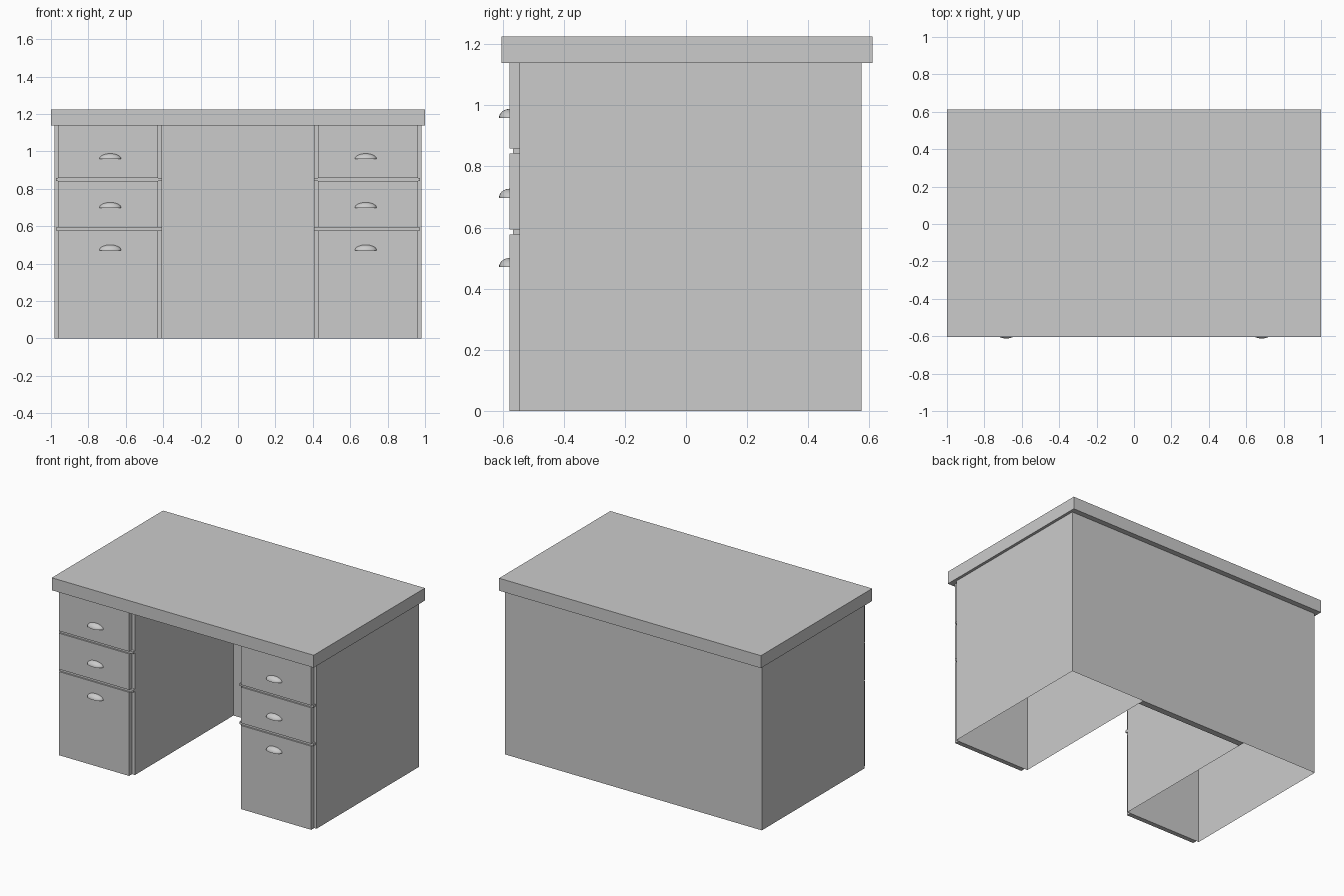
import bpy, bmesh
from mathutils import Matrix, Vector

if "Cube" in bpy.data.objects:
    bpy.data.objects.remove(bpy.data.objects["Cube"])

TOP_Z = 1.139                    # underside of the desktop
STILE_Y, FRONT_Y = -0.545, -0.577
X_IN, X_OUT = 0.406, 0.981       # pedestal inner / outer sides
D_IN, D_OUT = 0.428, 0.963       # drawer front inner / outer sides


def finish(name, bm, mirror=False):
    me = bpy.data.meshes.new(name)
    bm.to_mesh(me)
    bm.free()
    ob = bpy.data.objects.new(name, me)
    bpy.context.collection.objects.link(ob)
    if mirror:
        ob.modifiers.new("mirror", 'MIRROR').use_axis[0] = True
    return ob


def box(name, lo, hi, mirror=False):
    lo, hi = Vector(lo), Vector(hi)
    bm = bmesh.new()
    m = Matrix.Translation((lo + hi) / 2) @ Matrix.Diagonal((*(hi - lo), 1))
    bmesh.ops.create_cube(bm, size=1, matrix=m)
    return finish(name, bm, mirror)


def wall(name, path):
    """Thin sheet wall: a floor path raised to the desktop, mirrored in x."""
    bm = bmesh.new()
    vs = [bm.verts.new((x, y, 0)) for x, y in path]
    edges = [bm.edges.new(p) for p in zip(vs, vs[1:])]
    new = bmesh.ops.extrude_edge_only(bm, edges=edges)["geom"]
    bmesh.ops.translate(bm, vec=(0, 0, TOP_Z),
                        verts=[g for g in new if isinstance(g, bmesh.types.BMVert)])
    return finish(name, bm, mirror=True)


def cup_pull(name, z):
    """Quarter ellipsoid shell, open underneath and at the back."""
    bm = bmesh.new()
    bmesh.ops.create_uvsphere(bm, u_segments=24, v_segments=16, radius=1)
    out = [v for v in bm.verts if v.co.z < -1e-4 or v.co.y > 1e-4]
    bmesh.ops.delete(bm, geom=out, context='VERTS')
    bmesh.ops.transform(bm, verts=bm.verts[:],
                        matrix=Matrix.Translation((0.683, FRONT_Y, z))
                        @ Matrix.Diagonal((0.059, 0.035, 0.03, 1)))
    for f in bm.faces:
        f.smooth = True
    return finish(name, bm, mirror=True)


# Desktop slab
box("desktop", (-1, -0.603, TOP_Z), (1, 0.611, 1.225))

# Carcass: outer shell, kneehole sides with front stiles, kneehole back
wall("outer_panels", [(D_OUT, STILE_Y), (X_OUT, STILE_Y), (X_OUT, 0.574), (0, 0.574)])
wall("kneehole_sides", [(D_IN, STILE_Y), (X_IN, STILE_Y), (X_IN, 0.574)])
box("kneehole_back", (-X_IN, 0.53, 0), (X_IN, 0.573, TOP_Z))

# Drawer fronts with their pulls
drawers = [("lower", 0, 0.577, 0.47), ("middle", 0.594, 0.842, 0.697),
           ("upper", 0.858, TOP_Z, 0.958)]
for label, z0, z1, pull_z in drawers:
    box(label + "_drawer_front", (D_IN, FRONT_Y, z0), (D_OUT, STILE_Y, z1), mirror=True)
    cup_pull(label + "_drawer_pull", pull_z)

# Rails filling the gaps between drawers
for label, z0, z1 in (("lower", 0.577, 0.594), ("upper", 0.842, 0.858)):
    box(label + "_rail", (X_IN, -0.566, z0), (0.972, STILE_Y, z1), mirror=True)
